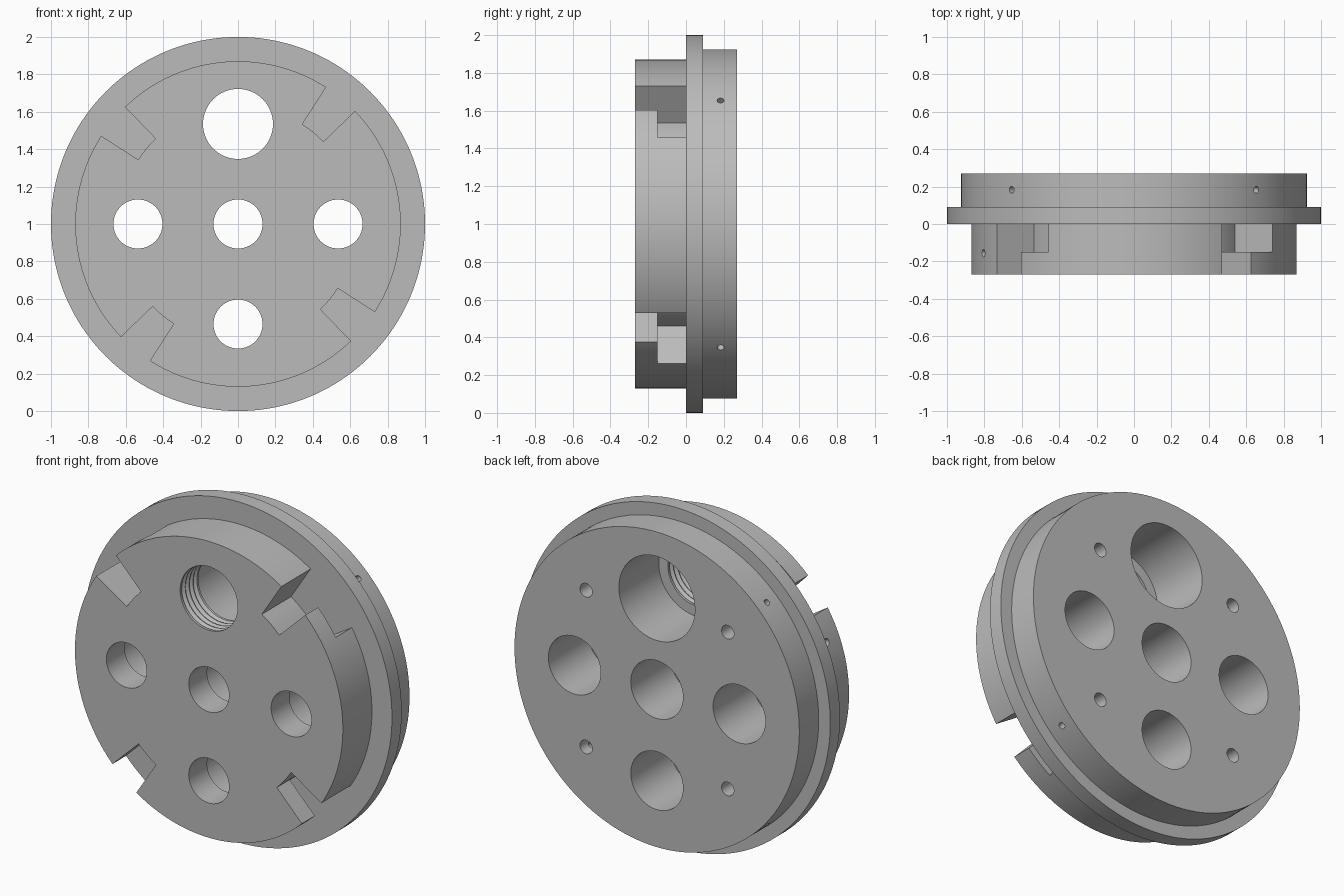
import bpy, bmesh, math
from mathutils import Matrix, Vector

cube = bpy.data.objects.get("Cube")
if cube:
    bpy.data.objects.remove(cube, do_unlink=True)

grey = bpy.data.materials.new("machined grey")
grey.use_nodes = True
colour = (0.5, 0.5, 0.5, 1)
grey.diffuse_color = colour
grey.node_tree.nodes["Principled BSDF"].inputs["Base Color"].default_value = colour

CENTRE = Vector((0, 0, 1))


def make_object(name, bm):
    bmesh.ops.recalc_face_normals(bm, faces=bm.faces)
    mesh = bpy.data.meshes.new(name)
    bm.to_mesh(mesh)
    bm.free()
    mesh.materials.append(grey)
    obj = bpy.data.objects.new(name, mesh)
    bpy.context.collection.objects.link(obj)
    return obj


def lathe(name, profile, origin=CENTRE, axis=Vector((0, 1, 0)), segments=64):
    """Closed solid turned around an axis; profile is (radius, distance along axis)."""
    bm = bmesh.new()
    rings = []
    for r, d in profile:
        rings.append([bm.verts.new((r * math.cos(math.tau * i / segments),
                                    r * math.sin(math.tau * i / segments), d))
                      for i in range(segments)])
    for a, b in zip(rings, rings[1:]):
        for i in range(segments):
            j = (i + 1) % segments
            bm.faces.new((a[i], a[j], b[j], b[i]))
    bm.faces.new(rings[0])
    bm.faces.new(rings[-1])
    turn = Vector((0, 0, 1)).rotation_difference(axis).to_matrix().to_4x4()
    bm.transform(Matrix.Translation(origin) @ turn)
    return make_object(name, bm)


def wedge(name, angles, inner, outer, front, back):
    """Ring sector in the x-z plane, extruded along y."""
    outline = [(r * math.cos(math.radians(a)), r * math.sin(math.radians(a)))
               for r, order in ((inner, angles), (outer, angles[::-1])) for a in order]
    bm = bmesh.new()
    ends = [[bm.verts.new((x, y, z + 1)) for x, z in outline] for y in (front, back)]
    for end in ends:
        bm.faces.new(end)
    for i in range(len(outline)):
        j = (i + 1) % len(outline)
        bm.faces.new((ends[0][i], ends[0][j], ends[1][j], ends[1][i]))
    return make_object(name, bm)


def combine(target, tool, operation="DIFFERENCE"):
    mod = target.modifiers.new("combine", "BOOLEAN")
    mod.operation = operation
    mod.solver = "EXACT"
    mod.object = tool
    bpy.context.view_layer.objects.active = target
    bpy.ops.object.modifier_apply(modifier=mod.name)
    bpy.data.objects.remove(tool, do_unlink=True)


# Front hub with four L-shaped bayonet notches
hub = lathe("front_hub", [(0.87, -0.27), (0.87, 0.04)], segments=160)
narrow = [44.0, 47.3, 50.6, 53.9, 57.2]
wide = [31.8, 34.9, 37.9, 41.0] + narrow
for k in range(4):
    for angles, front, back in ((wide, -0.15, 0.1), (narrow, -0.4, -0.1)):
        combine(hub, wedge("notch_cutter", [a + 90 * k for a in angles],
                           0.635, 1.1, front, back))

# Flange and rear ring, joined with the hub
body = lathe("coupling_disc", [(1, 0), (1, 0.09), (0.925, 0.09), (0.925, 0.27)],
             segments=160)
combine(body, hub, "UNION")

# Four counterbored holes
SEAT = -0.10
for x, z in ((0, 1), (-0.535, 1), (0.535, 1), (0, 0.465)):
    combine(body, lathe("bore_cutter", [(0.131, -0.4), (0.131, SEAT), (0.17, SEAT), (0.17, 0.4)],
                        Vector((x, 0, z))))

# Large threaded hole with a wide rear counterbore
thread = [(0.187, -0.4), (0.187, -0.26)]
pitch = 0.036
for i in range(4):
    start = -0.255 + i * pitch
    thread += [(0.187, start), (0.203, start + pitch * 0.45), (0.187, start + pitch * 0.9)]
thread += [(0.187, SEAT), (0.247, SEAT), (0.247, 0.4)]
combine(body, lathe("thread_cutter", thread, Vector((0, 0, 1.535))))

# Rear pin holes and the radial set-screw holes that meet them
for sx in (-1, 1):
    for sz in (-1, 1):
        pin = Vector((0.46 * sx, 0, 1 + 0.46 * sz))
        combine(body, lathe("pin_cutter", [(0.04, 0.06), (0.04, 0.4)], pin, segments=32))
        combine(body, lathe("screw_cutter", [(0.018, 0), (0.018, 0.5)],
                            pin + Vector((0, 0.183, 0)), Vector((sx, 0, sz)).normalized(), 24))

# Single radial hole in the hub rim
a = math.radians(157.7)
outward = Vector((math.cos(a), 0, math.sin(a)))
combine(body, lathe("rim_hole_cutter", [(0.02, 0.72), (0.02, 1)],
                    CENTRE + Vector((0, -0.157, 0)), outward, 24))

# Smooth turned surfaces, crisp machined edges
bpy.ops.object.select_all(action="DESELECT")
body.select_set(True)
bpy.context.view_layer.objects.active = body
bpy.ops.object.shade_smooth_by_angle(angle=math.radians(25))
